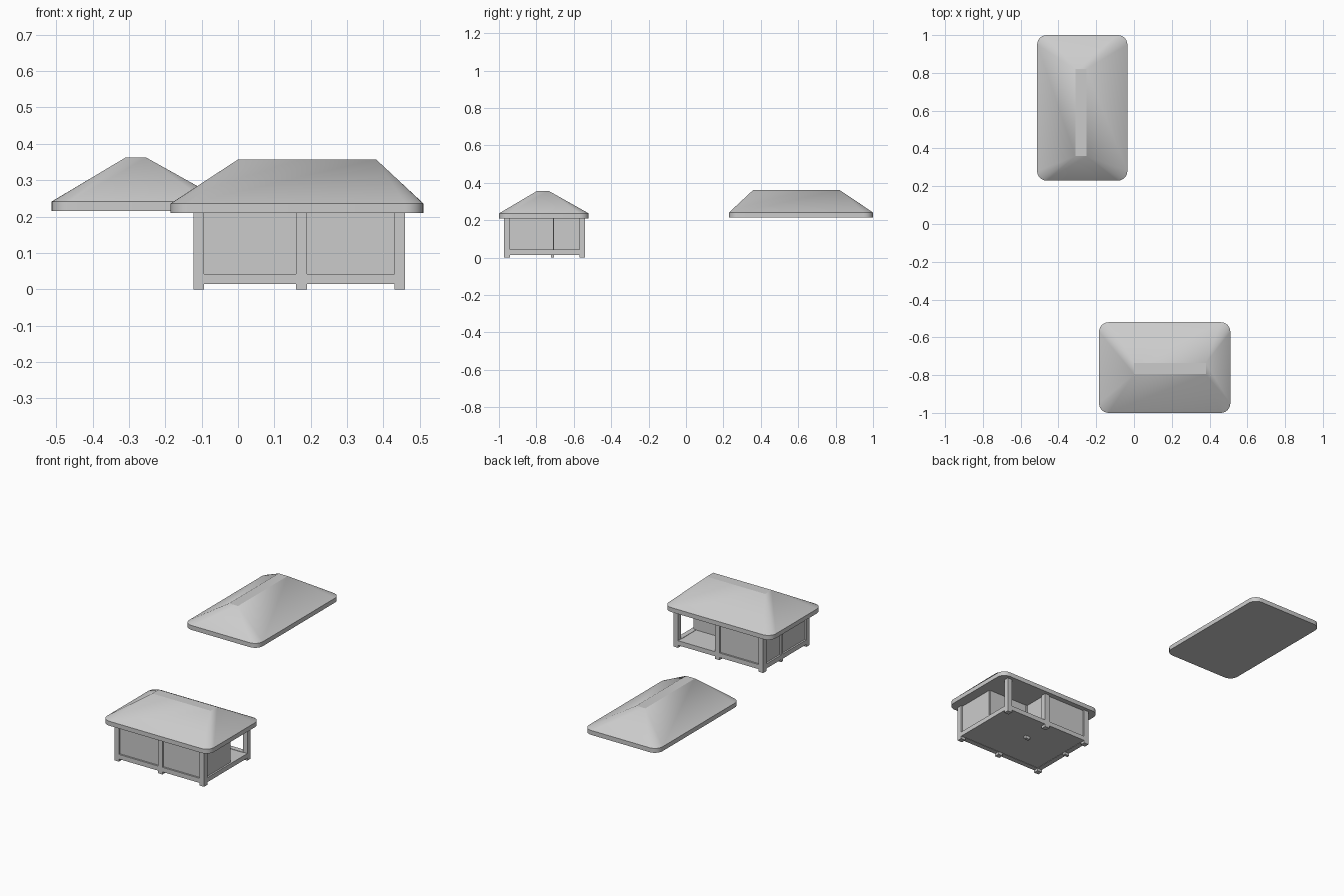
import bpy, bmesh, math

if "Cube" in bpy.data.objects:
    bpy.data.objects.remove(bpy.data.objects["Cube"])


def box(name, x0, x1, y0, y1, z0, z1):
    bpy.ops.mesh.primitive_cube_add(size=1, location=((x0 + x1) / 2, (y0 + y1) / 2, (z0 + z1) / 2))
    o = bpy.context.object
    o.name = name
    o.scale = (x1 - x0, y1 - y0, z1 - z0)
    return o


def hip_roof(name, eave, ridge, z0, rad=0.05, seg=6):
    """Rounded eave band rising in corner fans to a small flat rectangle."""
    x0, x1, y0, y1 = eave
    a0, a1, b0, b1 = ridge
    z1, z2 = z0 + 0.026, z0 + 0.147
    bm = bmesh.new()
    centres = [(x1 - rad, y1 - rad), (x0 + rad, y1 - rad), (x0 + rad, y0 + rad), (x1 - rad, y0 + rad)]
    ring = []
    for i, (cx, cy) in enumerate(centres):
        for j in range(seg + 1):
            t = math.pi / 2 * (i + j / seg)
            ring.append((cx + rad * math.cos(t), cy + rad * math.sin(t)))
    low = [bm.verts.new((x, y, z0)) for x, y in ring]
    mid = [bm.verts.new((x, y, z1)) for x, y in ring]
    top = [bm.verts.new((x, y, z2)) for x, y in ((a1, b1), (a0, b1), (a0, b0), (a1, b0))]
    n = len(ring)
    bm.faces.new(low[::-1])
    bm.faces.new(top)
    for k in range(n):
        m = (k + 1) % n
        bm.faces.new((low[k], low[m], mid[m], mid[k]))
        c, d = top[k // (seg + 1)], top[m // (seg + 1)]
        bm.faces.new((mid[k], mid[m], c) if c == d else (mid[k], mid[m], d, c))
    me = bpy.data.meshes.new(name)
    bm.to_mesh(me)
    bm.free()
    o = bpy.data.objects.new(name, me)
    bpy.context.collection.objects.link(o)
    bpy.ops.object.select_all(action='DESELECT')
    o.select_set(True)
    bpy.context.view_layer.objects.active = o
    bpy.ops.object.shade_smooth_by_angle(angle=math.radians(25))


# Roofs: one on the house, one detached
hip_roof("house_roof", (-0.185, 0.51, -1.0, -0.52), (0.0, 0.38, -0.795, -0.735), 0.21)
hip_roof("detached_roof", (-0.513, -0.035, 0.23, 1.0), (-0.31, -0.252, 0.36, 0.82), 0.215)

# House frame limits
X0, X1, Y0, Y1 = -0.123, 0.46, -0.972, -0.54
XM, YM, W = 0.175, -0.714, 0.03
TOP, B0, B1 = 0.212, 0.015, 0.042

# Posts on corners and along front and back
for tag, y in (("front", Y0), ("back", Y1 - W)):
    for side, x in (("left", X0), ("middle", XM - W / 2), ("right", X1 - W)):
        box(f"{tag}_{side}_post", x, x + W, y, y + W, 0, TOP)
box("left_middle_post", X0, X0 + W, YM - 0.008, YM + 0.008, 0, TOP)
box("porch_inner_post", XM - 0.015, XM + 0.015, YM - 0.008, YM + 0.008, 0, TOP)

# Bottom beams, flush with the posts
for tag, y in (("front", Y0), ("back", Y1 - W)):
    box(f"{tag}_beam", X0 + W, X1 - W, y, y + W, B0, B1)
for tag, x in (("left", X0), ("right", X1 - W)):
    box(f"{tag}_beam", x, x + W, Y0 + W, Y1 - W, B0, B1)

# Floor
box("floor", X0 + W, X1 - W, Y0 + W, Y1 - W, B0 + 0.002, B1 - 0.002)

# Thin walls around the L-shaped room, leaving the back right porch open
T = 0.005
IN = 0.015
box("front_wall", X0 + IN, X1 - IN, Y0 + IN - T, Y0 + IN + T, 0.03, TOP)
box("left_wall", X0 + IN - T, X0 + IN + T, Y0 + IN, Y1 - IN, 0.03, TOP)
box("right_wall", X1 - IN - T, X1 - IN + T, Y0 + IN, YM, 0.03, TOP)
box("back_wall", X0 + IN, XM, Y1 - IN - T, Y1 - IN + T, 0.03, TOP)
box("porch_back_wall", XM, X1 - IN, YM - T, YM + T, 0.03, TOP)
box("porch_side_wall", XM - T, XM + T, YM, Y1 - IN, 0.03, TOP)
